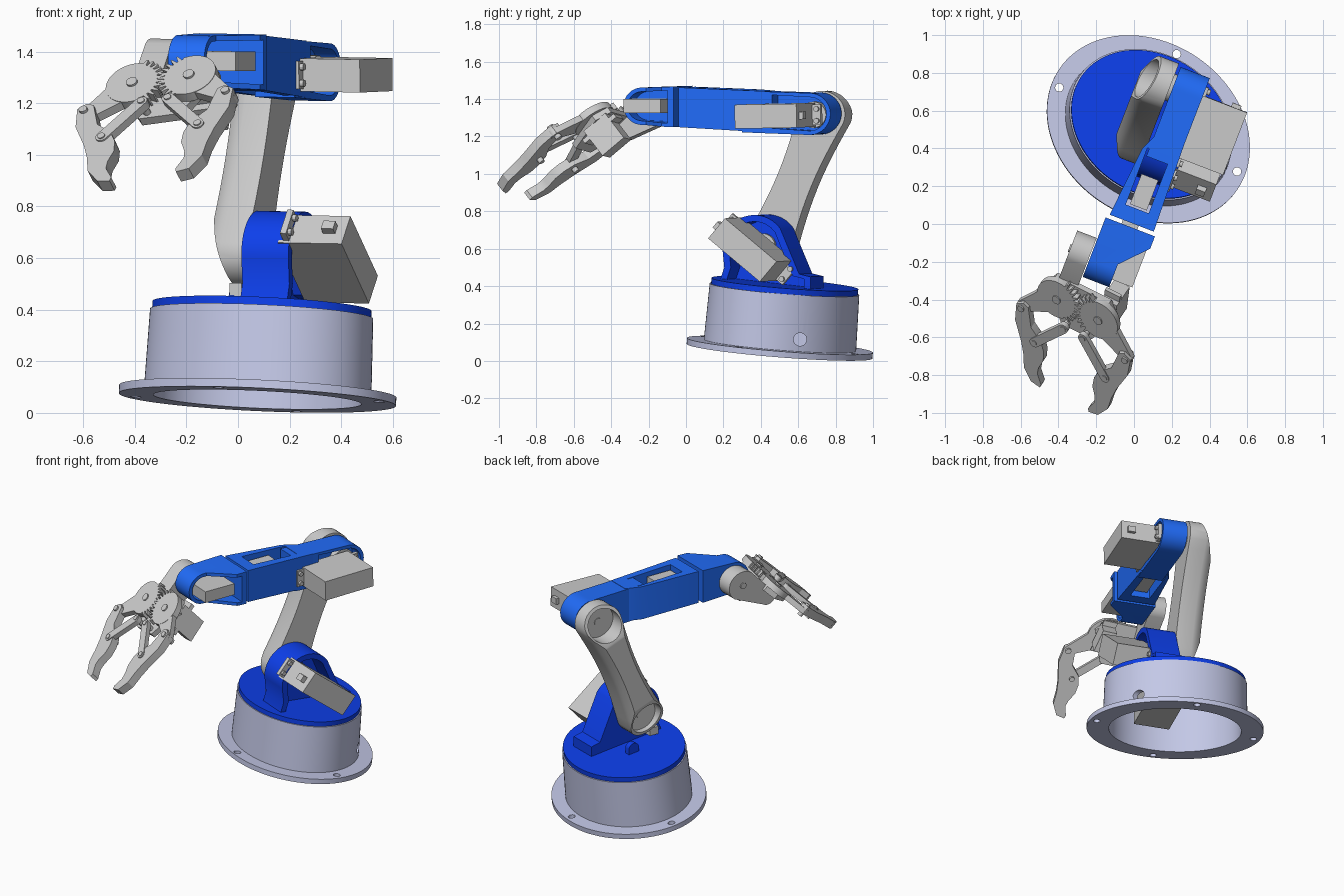
import bpy, bmesh
from math import sin, cos, pi, radians, atan2
from mathutils import Vector as V

if "Cube" in bpy.data.objects:
    bpy.data.objects.remove(bpy.data.objects["Cube"])

def material(name, col):
    m = bpy.data.materials.new(name)
    m.diffuse_color = (*col, 1)
    m.use_nodes = True
    m.node_tree.nodes["Principled BSDF"].inputs["Base Color"].default_value = m.diffuse_color
    return m

DEEP = material("deep_blue", (0.004, 0.05, 0.84))
BLUE = material("arm_blue", (0.015, 0.15, 0.95))
PALE = material("pale_metal", (0.55, 0.58, 0.80))

# ---- frames: base (skewed disc), arm plane, gripper plane
def base(r, a, h):
    p = V((.471, -.320, 0)) * r * cos(a) + V((.2585, .380, -.0513)) * r * sin(a)
    return V((.075, .5, .052)) + p + V((.05, .08, 1)) * h

def arm(y, b, z):
    return V((.104 + .385 * y + .933 * b, y - .359 * b, z - .017 * b))

E, G, N = V((.887, -.4435, .121)), V((-.1026, -.761, -.641)), V((-.38, -.56, .73))
def grip(u, v, w):
    return V((-.30, -.455, 1.295)) + E * u + G * v + N * w

# ---- helpers
def finish(name, bm, mat):
    bmesh.ops.recalc_face_normals(bm, faces=bm.faces)
    me = bpy.data.meshes.new(name)
    bm.to_mesh(me)
    bm.free()
    ob = bpy.data.objects.new(name, me)
    bpy.context.collection.objects.link(ob)
    if mat:
        me.materials.append(mat)
    return ob

def loft(name, rings, mat=None, closed=False):
    bm = bmesh.new()
    rows = [[bm.verts.new(p) for p in r] for r in rings]
    if closed:
        rows.append(rows[0])
    else:
        bm.faces.new(rows[0])
        bm.faces.new(rows[-1])
    for a, b in zip(rows, rows[1:]):
        for i in range(len(a)):
            j = (i + 1) % len(a)
            bm.faces.new((a[i], a[j], b[j], b[i]))
    return finish(name, bm, mat)

def plate(name, prof, b0, b1, mat=None):
    return loft(name, [[arm(y, b, z) for y, z in prof] for b in (b0, b1)], mat)

def gplate(name, prof, w0, w1):
    return loft(name, [[grip(u, v, w) for u, v in prof] for w in (w0, w1)])

def plan(name, prof, z0, z1, mat=None):
    return loft(name, [[arm(y, b, z) for y, b in prof] for z in (z0, z1)], mat)

def lathe(name, prof, mat, seg=96, closed=True):
    return loft(name, [[base(r, 2 * pi * i / seg, h) for i in range(seg)] for r, h in prof], mat, closed)

def arc(cx, cy, r, a0, a1, n=20):
    return [(cx + r * cos(radians(a0 + (a1 - a0) * i / n)), cy + r * sin(radians(a0 + (a1 - a0) * i / n)))
            for i in range(n + 1)]

def circle(cx, cy, r, n=28):
    return arc(cx, cy, r, 0, 360, n)[:-1]

def rect(x0, x1, y0, y1):
    return [(x0, y0), (x1, y0), (x1, y1), (x0, y1)]

def capsule(p, q, r, r2=None):
    a = atan2(q[1] - p[1], q[0] - p[0]) * 180 / pi
    return arc(*p, r, a + 90, a + 270, 12) + arc(*q, r2 or r, a - 90, a + 90, 12)

def cut(ob, tool):
    m = ob.modifiers.new("cut", 'BOOLEAN')
    m.operation, m.object, m.solver = 'DIFFERENCE', tool, 'EXACT'
    bpy.context.view_layer.objects.active = ob
    bpy.ops.object.modifier_apply(modifier=m.name)
    bpy.data.objects.remove(tool)

def turn(pts, y, z, ang):
    c, s = cos(radians(ang)), sin(radians(ang))
    return [(y + l * c - k * s, z + l * s + k * c) for l, k in pts]

def servo(name, y, z, ang, l0, l1, h, b0, b1, plug):
    at = (y, z, ang)
    plate(name + "_body", turn(rect(l0, l1, -h, h), *at), b0, b1)
    plate(name + "_ears", turn(rect(l0 - .045, l1 + .045, -h * .85, h * .85), *at), b0 + .02, b0 + .045)
    plate(name + "_plug", turn(rect(plug - .02, plug + .02, -.02, .02), *at), b1 - .09, b1 - .04)
    for l in (l0 - .025, l1 + .025):
        for k in (-.5 * h, .5 * h):
            plate(name + "_screw", turn(circle(l, k, .014, 12), *at), b0 + .04, b0 + .06)

# ---- base housing and turntable
housing = lathe("base_housing", [(.75, 0), (1, 0), (1, .032), (.82, .032), (.805, .332), (.75, .332)], PALE)
for k in range(4):
    c = base(.92, radians(11 + 90 * k), 0)
    cut(housing, loft("hole_cutter", [[V((x, y, z)) for x, y in circle(c.x, c.y, .022, 16)] for z in (-.1, .16)]))
cut(housing, loft("port_cutter", [[V((x, y, z)) for y, z in circle(.61, .115, .035)] for x in (.2, .7)]))
lathe("turntable", [(.79, .33), (.79, .362)], DEEP, closed=False)
servo_plan = ((0, .35), (.22, .26), (.37, .60), (.15, .69))
loft("turntable_servo", [[V((x, y, z)) for x, y in servo_plan] for z in (.15, .39)])

# ---- shoulder bracket with a pocket, and its servo
SY, SZ, EY, EZ = .37, .61, .66, 1.315
def shoulder(i):
    return ([(.67 - i, .34 + i), (.67 - i, .45 - i * .3), (.61 - i, .465 - i * .3)]
            + arc(SY, SZ, .17 - i, 35, 185, 24) + [(.21 + i, .50), (.19 + i, .44), (.18 + i, .34 + i)])
br = plate("shoulder_bracket", shoulder(0), -.18, .015, DEEP)
cut(br, plate("pocket_cutter", shoulder(.035), -.12, .1))
servo("shoulder_servo", SY, SZ, -40, -.16, .20, .07, -.03, .235, -.17)
plate("shoulder_hub", circle(SY, SZ, .07), -.22, -.1)
plate("turntable_lug", arc(.47, .44, .035, 0, 180, 10) + [(.435, .36), (.505, .36)], -.33, -.29, DEEP)
plate("stop_block", rect(.25, .31, .45, .50), -.25, -.20)

# ---- upper arm: waisted, softened outer side, slanted ends with cups
d = V((EY - SY, EZ - SZ))
L, ang = d.length, atan2(d.y, d.x) * 180 / pi
def upper(i):
    side = [(k / 12 * L, .125 - i - .03 * sin(pi * k / 12)) for k in range(1, 12)]
    pts = (arc(0, 0, .125 - i, 90, 270, 24) + [(l, -h) for l, h in side]
           + arc(L, 0, .125 - i, -90, 90, 24) + side[::-1])
    return turn(pts, SY, SZ, ang)
def along(l, k, b):
    y, z = turn([(l, k)], SY, SZ, ang)[0]
    return arm(y, b, z)
steps = ((0, -.18), (0, -.29), (.012, -.325), (.04, -.355))
ua = loft("upper_arm", [[arm(y, b, z) for y, z in upper(i)] for i, b in steps])
for end, inner in ((-.2, .13), (L + .2, L - .13)):
    wedge = ((end, -.237), (inner, -.36), (inner, -.5), (end, -.5))
    cut(ua, loft("slant_cutter", [[along(l, k, b) for l, b in wedge] for k in (-.3, .3)]))
for n, y, z in (("shoulder", SY, SZ), ("elbow", EY, EZ)):
    cut(ua, plate("cup_cutter", circle(y, z, .104, 44), -.47, -.235))
    plate(n + "_cup_screw", circle(y, z, .025, 16), -.24, -.225)

# ---- forearm: pocketed rear, wider windowed front
def forearm(i, y):
    return arc(EY, EZ + .005, .112 - i, -92, 92, 24) + [(y, 1.444 - i), (y, 1.222 + i)]
fa = plate("forearm_rear", forearm(0, .30), -.165, 0, BLUE)
cut(fa, plate("pocket_cutter", forearm(.022, .46), -.09, .1))
outline = ((-.035, -.235, 1.25, 1.462), (.33, -.20, 1.228, 1.448), (.42, -.155, 1.222, 1.442),
           (.42, 0, 1.222, 1.442), (-.035, .015, 1.25, 1.462))
ff = loft("forearm_front", [[arm(q[0], q[1], q[k]) for q in outline] for k in (2, 3)], BLUE)
cut(ff, plate("window_cutter", rect(.04, .34, 1.0, 1.7), -.175, -.045))
servo("elbow_servo", EY, EZ, 1, -.31, .02, .064, -.03, .25, .02)
plate("elbow_hub", circle(EY, EZ, .07), -.22, -.05)
plate("roll_servo", rect(.05, .21, 1.28, 1.43), -.155, -.06)
plate("roll_shaft", rect(-.08, .04, 1.31, 1.40), -.16, -.07)

# ---- wrist bracket, tapering in plan
WY, WZ = -.27, 1.36
def wrist(i):
    return arc(WY, WZ, .1 - i, 95, 265, 24) + [(-.055 - i * 1.5, 1.25 + i), (-.055 - i * 1.5, 1.467 - i)]
wr = plate("wrist_bracket", wrist(0), -.25, .03, BLUE)
cut(wr, plan("slope_cutter", ((-.11, .04), (-.11, .2), (-.6, .2), (-.6, -.10), (-.25, -.10)), 1.1, 1.6))
cut(wr, plate("pocket_cutter", wrist(.022), -.205, .2))
plate("wrist_servo", rect(-.33, -.13, 1.325, 1.40), -.22, .015)
plate("wrist_servo_ears", rect(-.355, -.105, 1.33, 1.395), -.15, -.125)

# ---- hand link beside the wrist, running down under the palm
plate("hand_link", capsule((WY + .01, WZ - .01), (-.43, 1.225), .095, .05), -.365, -.255)
plate("hand_link_screw", circle(WY + .01, WZ - .01, .02, 16), -.372, -.36)

# ---- gripper: palm, servo, then mirrored gears, links and fingers
gplate("palm", [(-.21, -.03), (-.16, -.11), (.16, -.11), (.21, -.03), (.09, .18), (-.09, .18)], -.075, -.04)
gplate("gripper_servo", rect(.105, .195, -.09, .06), -.25, -.07)
gplate("gripper_servo_ears", rect(.105, .195, -.125, .095), -.13, -.105)
finger = [(.27, .13), (.30, .115), (.34, .14), (.335, .25), (.285, .37), (.262, .45), (.25, .53), (.20, .60),
          (.145, .61), (.14, .59), (.17, .53), (.168, .49), (.147, .43), (.15, .37), (.175, .31), (.24, .25)]
pins = (("gear", .124, 0, .024), ("outer", .31, .155, .018), ("inner", .21, .335, .016), ("base", .058, .15, .016))
for s, side in ((-1, "left"), (1, "right")):
    def flip(pts):
        return [(s * u, v) for u, v in pts]
    gear = []
    for i in range(120):
        a = radians(i * 3)
        r = .115
        if 40 <= i <= 83:
            r = .138 if ((i + (2 if s > 0 else 0)) // 2) % 2 else .108
        gear.append((.124 + r * cos(a), r * sin(a)))
    gplate(side + "_gear", flip(gear), -.04, 0)
    gplate(side + "_gear_arm", flip(capsule((.15, .02), (.31, .155), .075, .032)), -.038, -.002)
    gplate(side + "_link", flip(capsule((.058, .15), (.21, .335), .026)), -.008, .024)
    gplate(side + "_finger", flip(finger), -.035, .018)
    for n, u, v, r in pins:
        gplate(f"{side}_{n}_pin", flip(circle(u, v, r, 16)), -.06, .008 if n == "gear" else .029)

# ---- smooth the round surfaces, keep edges sharp
bpy.ops.object.select_all(action='SELECT')
bpy.context.view_layer.objects.active = housing
bpy.ops.object.shade_smooth_by_angle(angle=radians(28))
